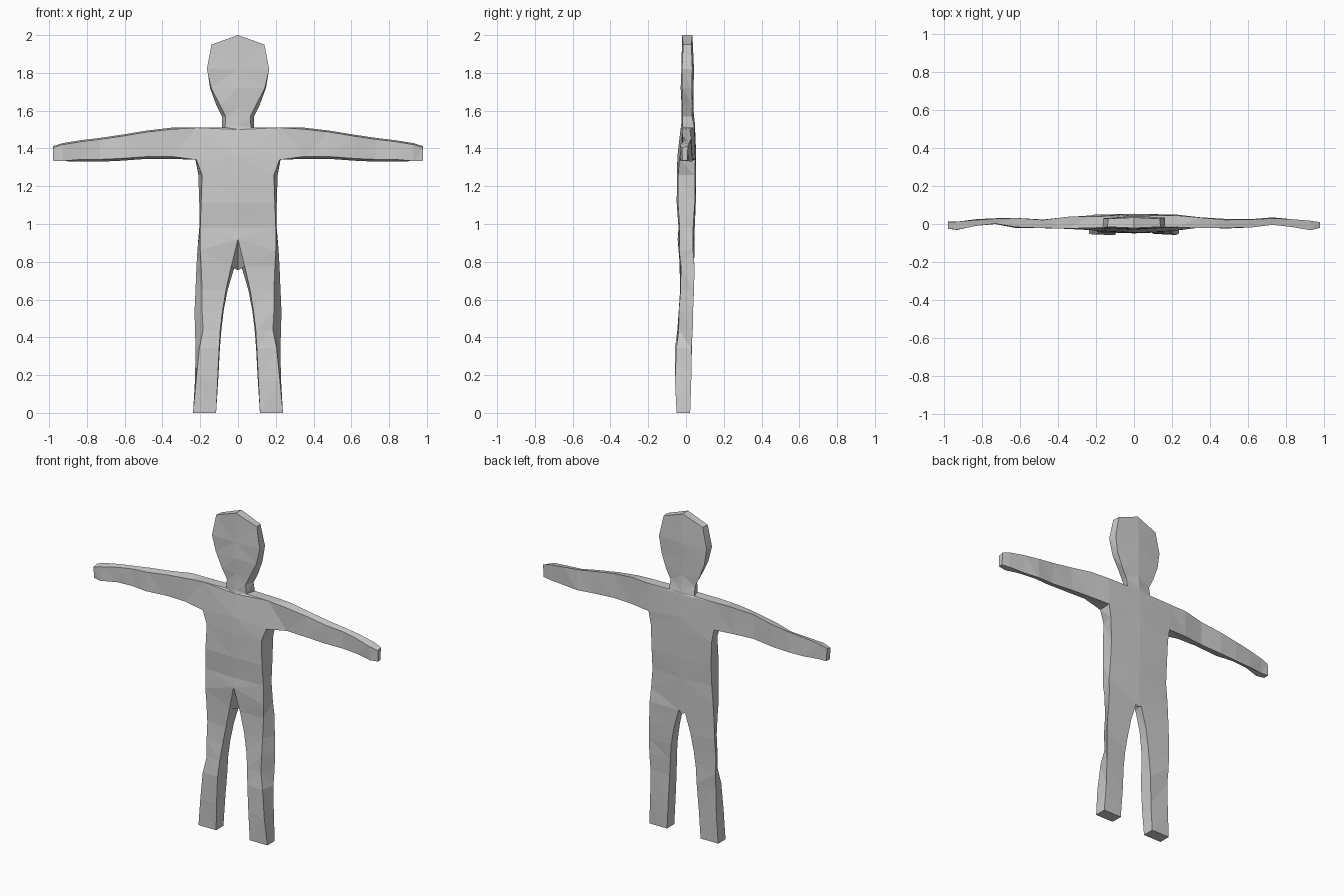
import bpy, bmesh, random

random.seed(4)
bm = bmesh.new()

def skin(a, b, skip=()):
    """Join two rings of points with quads, leaving out the listed sides."""
    n = len(a)
    for i in range(n):
        if i not in skip:
            j = (i + 1) % n
            bm.faces.new([a[i], a[j], b[j], b[i]])

def ring(points):
    return [bm.verts.new(p) for p in points]

# Torso, neck and head: z, front half width, back half width, front y, back y, centre rise
trunk = [
    (0.86, 0.200, 0.215, -0.035, 0.040, 0.0),
    (0.98, 0.200, 0.205, -0.036, 0.040, 0.0),
    (1.11, 0.195, 0.205, -0.040, 0.043, 0.0),
    (1.26, 0.190, 0.210, -0.040, 0.046, 0.0),
    (1.34, 0.220, 0.225, -0.036, 0.048, 0.02),
    (1.51, 0.220, 0.225, -0.020, 0.042, -0.01),
    (1.512, 0.068, 0.085, -0.020, 0.042, 0.01),
    (1.57, 0.066, 0.085, -0.017, 0.034, 0.0),
    (1.63, 0.095, 0.115, -0.018, 0.033, -0.01),
    (1.72, 0.142, 0.148, -0.020, 0.033, 0.0),
    (1.82, 0.165, 0.163, -0.020, 0.033, 0.0),
    (1.95, 0.140, 0.135, -0.015, 0.028, 0.05),
]
rings = []
for i, (z, f, b, yf, yb, rise) in enumerate(trunk):
    zf, zb = z + rise, z + rise
    if i == 0:                      # crotch: high in front, low behind
        zf, zb = 0.92, 0.755
    rings.append(ring([(-f, yf, z), (0, yf - 0.006, zf), (f, yf, z),
                       (b, yb, z), (0, yb + 0.006, zb), (-b, yb, z)]))
for i in range(len(rings) - 1):
    skin(rings[i], rings[i + 1], (2, 5) if i == 4 else ())   # arm holes
t = rings[-1]
bm.faces.new([t[0], t[1], t[4], t[5]])
bm.faces.new([t[1], t[2], t[3], t[4]])

# Arms: x, bottom z, top z, front y, back y
arm = [
    (0.35, 1.345, 1.510, -0.022, 0.036),
    (0.48, 1.345, 1.495, -0.020, 0.024),
    (0.62, 1.335, 1.472, -0.018, 0.028),
    (0.73, 1.330, 1.456, -0.002, 0.032),
    (0.83, 1.330, 1.444, -0.012, 0.022),
    (0.93, 1.333, 1.428, -0.032, 0.014),
    (0.98, 1.335, 1.412, -0.022, 0.010),
]
# Legs: z, front inner x, front outer x, back inner x, back outer x, front y, back y
leg = [
    (0.775, 0.036, 0.195, 0.018, 0.220, -0.030, 0.042),
    (0.65, 0.064, 0.190, 0.055, 0.225, -0.030, 0.040),
    (0.54, 0.082, 0.190, 0.076, 0.230, -0.038, 0.036),
    (0.44, 0.094, 0.185, 0.088, 0.228, -0.042, 0.032),
    (0.34, 0.100, 0.205, 0.096, 0.224, -0.055, 0.028),
    (0.17, 0.108, 0.222, 0.105, 0.228, -0.055, 0.024),
    (0.00, 0.116, 0.238, 0.116, 0.238, -0.050, 0.022),
]
for s in (-1, 1):
    lo, hi = rings[4], rings[5]
    f, b = (2, 3) if s > 0 else (0, 5)
    prev = [lo[f], hi[f], hi[b], lo[b]]
    for x, z0, z1, yf, yb in arm:
        cur = ring([(s * x, yf, z0 + 0.012 * (x < 0.9)), (s * x, yf, z1 - 0.008),
                    (s * x, yb, z1), (s * x, yb, z0)])
        skin(prev, cur)
        prev = cur
    bm.faces.new(prev)

    r = rings[0]
    prev = [r[1], r[f], r[b], r[4]]
    for z, fi, fo, bi, bo, yf, yb in leg:
        cur = ring([(s * fi, yf, z), (s * fo, yf, z),
                    (s * bo, yb, z), (s * bi, yb, z)])
        skin(prev, cur)
        prev = cur
    bm.faces.new(prev)

# Uneven hand-cut facets
for v in bm.verts:
    if 0.05 < v.co.z < 1.9:
        v.co.y += random.uniform(-0.004, 0.004)
bmesh.ops.triangulate(bm, faces=bm.faces[:])
bmesh.ops.recalc_face_normals(bm, faces=bm.faces[:])

mesh = bpy.data.meshes.new("flat_figure")
bm.to_mesh(mesh)
bm.free()
grey = bpy.data.materials.new("light grey")
grey.diffuse_color = (0.6, 0.6, 0.6, 1)
mesh.materials.append(grey)
figure = bpy.data.objects.new("flat_figure", mesh)
bpy.context.collection.objects.link(figure)
